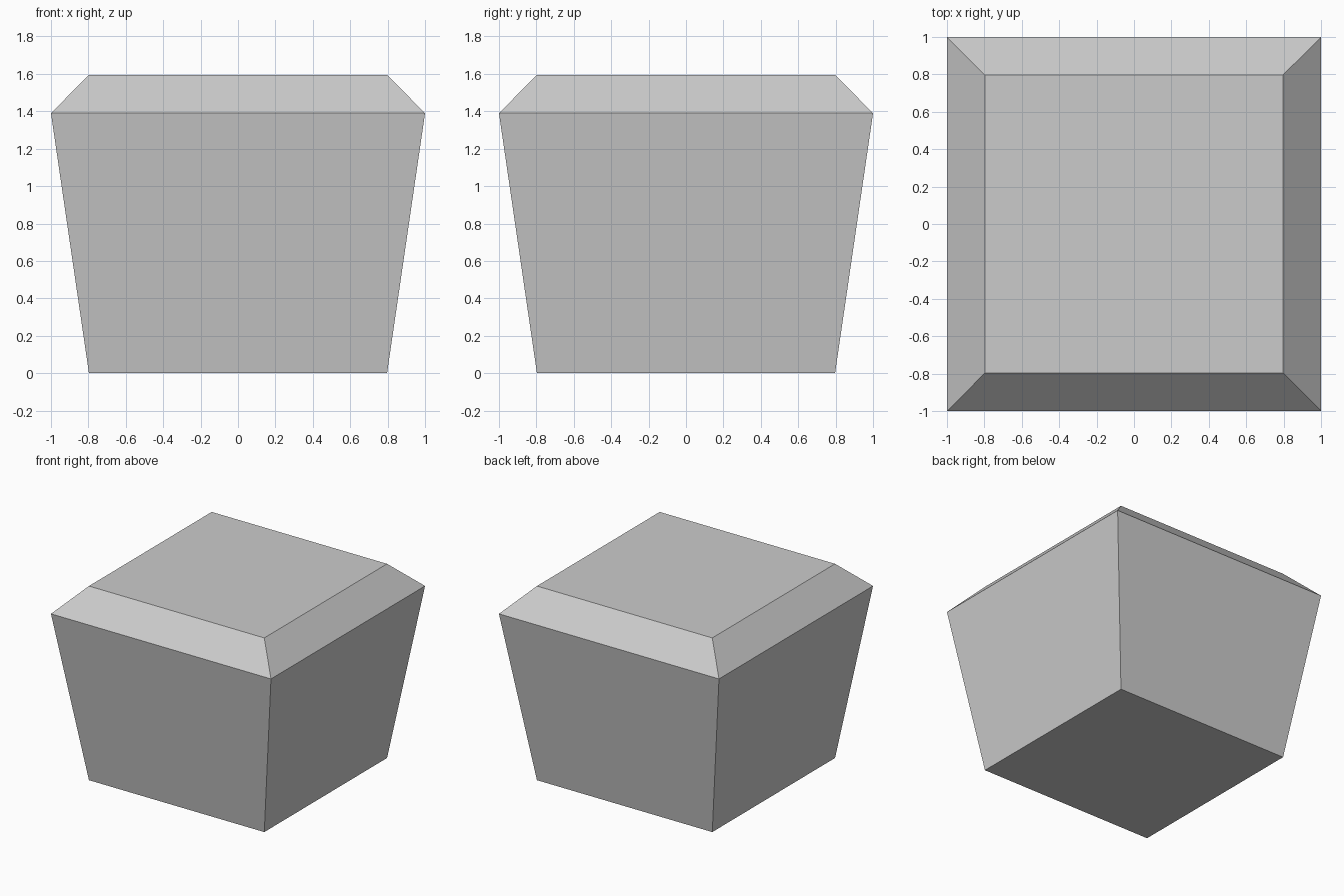
import bpy
import bmesh

if "Cube" in bpy.data.objects:
    bpy.data.objects.remove(bpy.data.objects["Cube"])

# Square cross-sections from bottom to top: (half width, height)
PROFILE = [(0.797, 0.0), (1.0, 1.39), (0.797, 1.595)]


def lofted_block(name, profile):
    bm = bmesh.new()
    rings = [
        [bm.verts.new((sx * half, sy * half, z))
         for sx, sy in ((-1, -1), (1, -1), (1, 1), (-1, 1))]
        for half, z in profile
    ]
    # Side walls
    for low, high in zip(rings, rings[1:]):
        for i in range(4):
            j = (i + 1) % 4
            bm.faces.new((low[i], low[j], high[j], high[i]))
    # Bottom and top caps
    bm.faces.new(rings[0][::-1])
    bm.faces.new(rings[-1])
    bmesh.ops.recalc_face_normals(bm, faces=bm.faces)
    mesh = bpy.data.meshes.new(name)
    bm.to_mesh(mesh)
    bm.free()
    obj = bpy.data.objects.new(name, mesh)
    bpy.context.collection.objects.link(obj)
    return obj


# Tapered block with a chamfered top
lofted_block("tapered_block", PROFILE)
